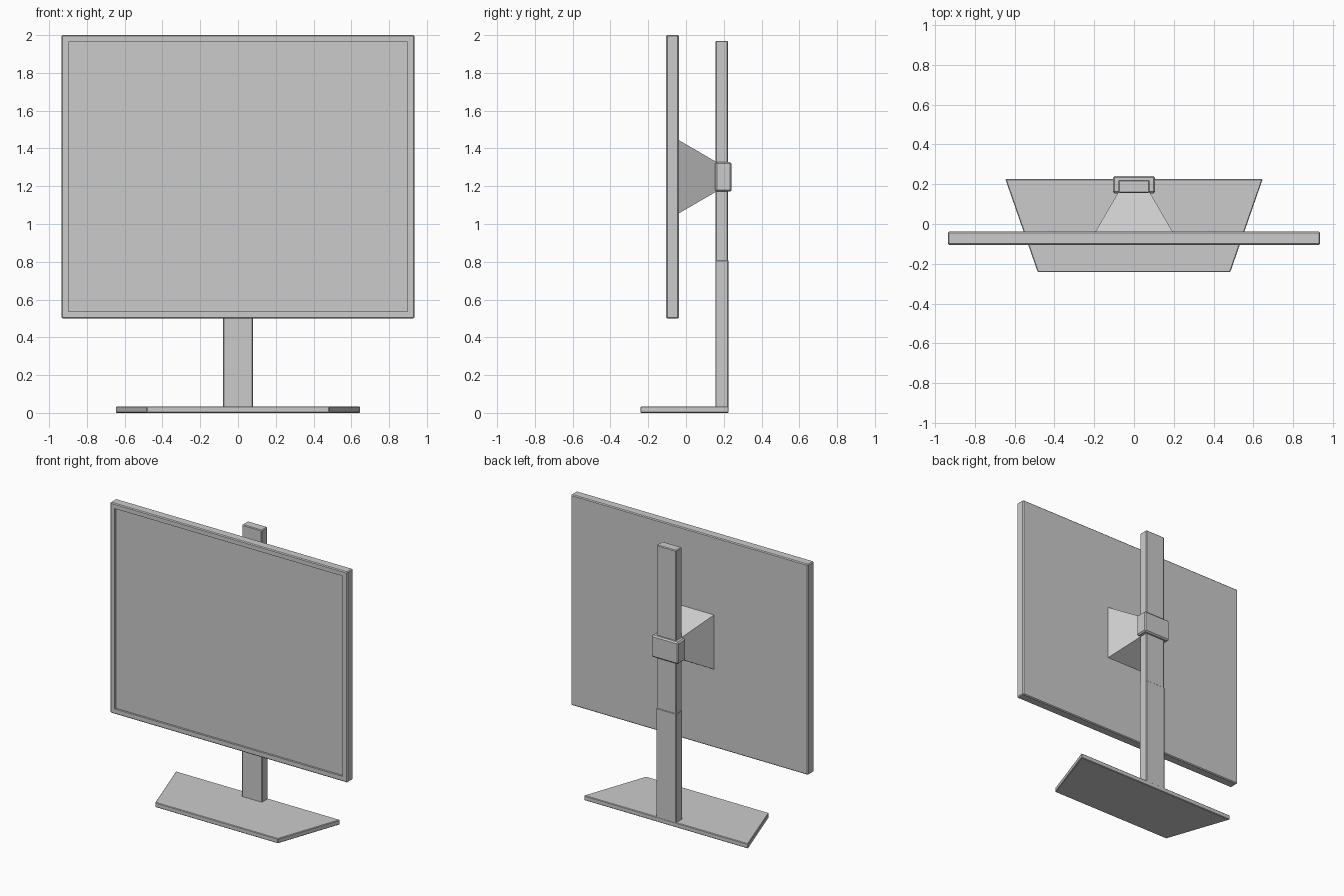
import bpy, bmesh
from mathutils import Vector

if "Cube" in bpy.data.objects:
    bpy.data.objects.remove(bpy.data.objects["Cube"])


def prism(name, lower, upper, axis, bevel=0.0):
    """Solid between two rectangles/quads given as 3D corner loops."""
    bm = bmesh.new()
    a = [bm.verts.new(p) for p in lower]
    b = [bm.verts.new(p) for p in upper]
    bm.faces.new(a[::-1])
    bm.faces.new(b)
    n = len(a)
    for i in range(n):
        j = (i + 1) % n
        bm.faces.new((a[i], a[j], b[j], b[i]))
    bmesh.ops.recalc_face_normals(bm, faces=bm.faces)
    if bevel:
        bmesh.ops.bevel(bm, geom=bm.edges[:], offset=bevel, segments=1,
                        affect='EDGES', profile=0.5)
    return bm


def finish(name, bm):
    me = bpy.data.meshes.new(name)
    bm.to_mesh(me)
    bm.free()
    ob = bpy.data.objects.new(name, me)
    bpy.context.collection.objects.link(ob)
    return ob


def box(name, hx, y0, y1, z0, z1, bevel=0.005):
    def loop(z):
        return [(-hx, y0, z), (hx, y0, z), (hx, y1, z), (-hx, y1, z)]
    return prism(name, loop(z0), loop(z1), 'Z', bevel)


# Display panel: bevelled slab with a recessed screen
bm = box("display_panel", 0.935, -0.105, -0.038, 0.5, 2.0, 0.006)
bm.normal_update()
front = max((f for f in bm.faces if f.normal.y < -0.99), key=lambda f: f.calc_area())
bmesh.ops.inset_region(bm, faces=[front], thickness=0.043)
bmesh.ops.inset_region(bm, faces=[front], thickness=0.0005)
bmesh.ops.translate(bm, verts=front.verts[:], vec=Vector((0, 0.013, 0)))
finish("display_panel", bm)

# Trapezoid foot plate, wider at the back
foot = [(-0.484, -0.242), (0.484, -0.242), (0.647, 0.226), (-0.647, 0.226)]
finish("base_plate", prism("base_plate", [(x, y, 0) for x, y in foot],
                           [(x, y, 0.034) for x, y in foot], 'Z', 0.004))

# Two-stage column: the upper section is a touch slimmer
finish("lower_column", box("lower_column", 0.08, 0.155, 0.225, 0.02, 0.81))
finish("upper_column", box("upper_column", 0.078, 0.156, 0.222, 0.79, 1.97))

# Tapered mount from panel back to column
def square(h, y, z=1.25):
    return [(-h, y, z - h), (h, y, z - h), (h, y, z + h), (-h, y, z + h)]

finish("tapered_mount", prism("tapered_mount", square(0.195, -0.04),
                              square(0.08, 0.158), 'Y'))

# Clamp collar around the column
finish("clamp_collar", box("clamp_collar", 0.106, 0.154, 0.242, 1.172, 1.328, 0.009))
